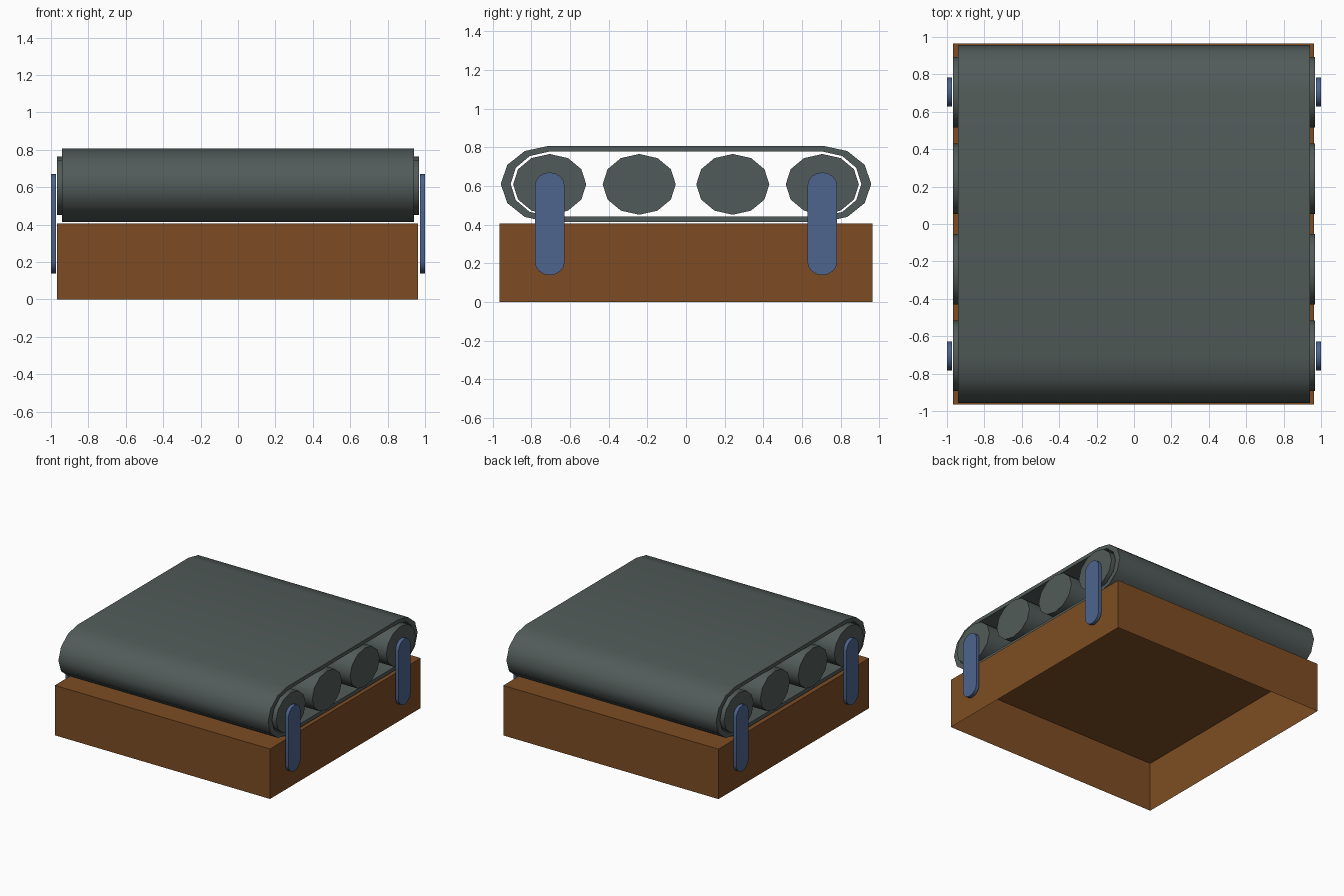
import bpy, bmesh, math

if "Cube" in bpy.data.objects:
    bpy.data.objects.remove(bpy.data.objects["Cube"])

def material(name, rgb):
    m = bpy.data.materials.new(name)
    m.diffuse_color = (*rgb, 1)
    m.use_nodes = True
    m.node_tree.nodes["Principled BSDF"].inputs["Base Color"].default_value = m.diffuse_color
    return m

GREY = material("slate grey", (0.083, 0.105, 0.100))
BROWN = material("wood brown", (0.205, 0.073, 0.017))
BLUE = material("steel blue", (0.075, 0.130, 0.275))

def finish(name, bm, mat, smooth=True):
    bmesh.ops.recalc_face_normals(bm, faces=bm.faces)
    mesh = bpy.data.meshes.new(name)
    bm.to_mesh(mesh)
    bm.free()
    mesh.materials.append(mat)
    ob = bpy.data.objects.new(name, mesh)
    bpy.context.collection.objects.link(ob)
    if smooth:
        bpy.ops.object.select_all(action='DESELECT')
        ob.select_set(True)
        bpy.context.view_layer.objects.active = ob
        bpy.ops.object.shade_smooth_by_angle(angle=math.radians(40))
    return ob

def oval(cy, cz, ry, rz, a0, a1, steps):
    """Points (y, z) on an elliptical arc, angles in degrees."""
    angles = [math.radians(a0 + (a1 - a0) * i / steps) for i in range(steps + 1)]
    return [(cy + ry * math.cos(a), cz + rz * math.sin(a)) for a in angles]

def extrude_x(name, profile, x0, x1, mat):
    """Solid with a (y, z) profile running along x."""
    bm = bmesh.new()
    a, b = [[bm.verts.new((x, y, z)) for y, z in profile] for x in (x0, x1)]
    n = len(profile)
    bm.faces.new(a)
    bm.faces.new(b)
    for i in range(n):
        j = (i + 1) % n
        bm.faces.new((a[i], a[j], b[j], b[i]))
    return finish(name, bm, mat)

ROLL_Y, ROLL_Z = 0.705, 0.608

# base: a thin-skinned box, open underneath
bm = bmesh.new()
bmesh.ops.create_cube(bm, size=1)
for v in bm.verts:
    v.co = (v.co.x * 1.93 - 0.002, v.co.y * 1.93, (v.co.z + 0.5) * 0.405)
bmesh.ops.recalc_face_normals(bm, faces=bm.faces)
bottom = [f for f in bm.faces if f.normal.z < -0.5]
bmesh.ops.delete(bm, geom=bottom, context='FACES_ONLY')
finish("base", bm, BROWN, smooth=False)

# rollers: four flattened twelve-sided cylinders
for i, y in enumerate((-ROLL_Y, -0.242, 0.242, ROLL_Y)):
    ring = oval(y, ROLL_Z, 0.189, 0.157, 0, 360, 12)[:-1]
    extrude_x(f"roller_{i + 1}", ring, -0.968, 0.968, GREY)

# belt: hollow loop around the rollers
def loop_profile(ry, rz):
    return (oval(0.71, ROLL_Z + 0.002, ry, rz, -90, 90, 6)
            + oval(-0.71, ROLL_Z + 0.002, ry, rz, 90, 270, 6))

bm = bmesh.new()
rings = [[bm.verts.new((x, y, z)) for y, z in prof]
         for prof, x in ((loop_profile(0.248, 0.197), -0.94),
                         (loop_profile(0.248, 0.197), 0.94),
                         (loop_profile(0.197, 0.167), 0.94),
                         (loop_profile(0.197, 0.167), -0.94))]
for r in range(4):
    p, q = rings[r], rings[(r + 1) % 4]
    for i in range(len(p)):
        j = (i + 1) % len(p)
        bm.faces.new((p[i], p[j], q[j], q[i]))
finish("belt", bm, GREY)

# brackets: rounded plates holding the end rollers, on both sides
for side, s in (("left", -1), ("right", 1)):
    for end, y in (("front", -ROLL_Y), ("back", ROLL_Y)):
        plate = (oval(y, 0.60, 0.077, 0.07, 0, 180, 8)
                 + oval(y, 0.208, 0.077, 0.07, 180, 360, 8))
        extrude_x(f"bracket_{side}_{end}", plate, s * 0.973, s * 1.0, BLUE)
